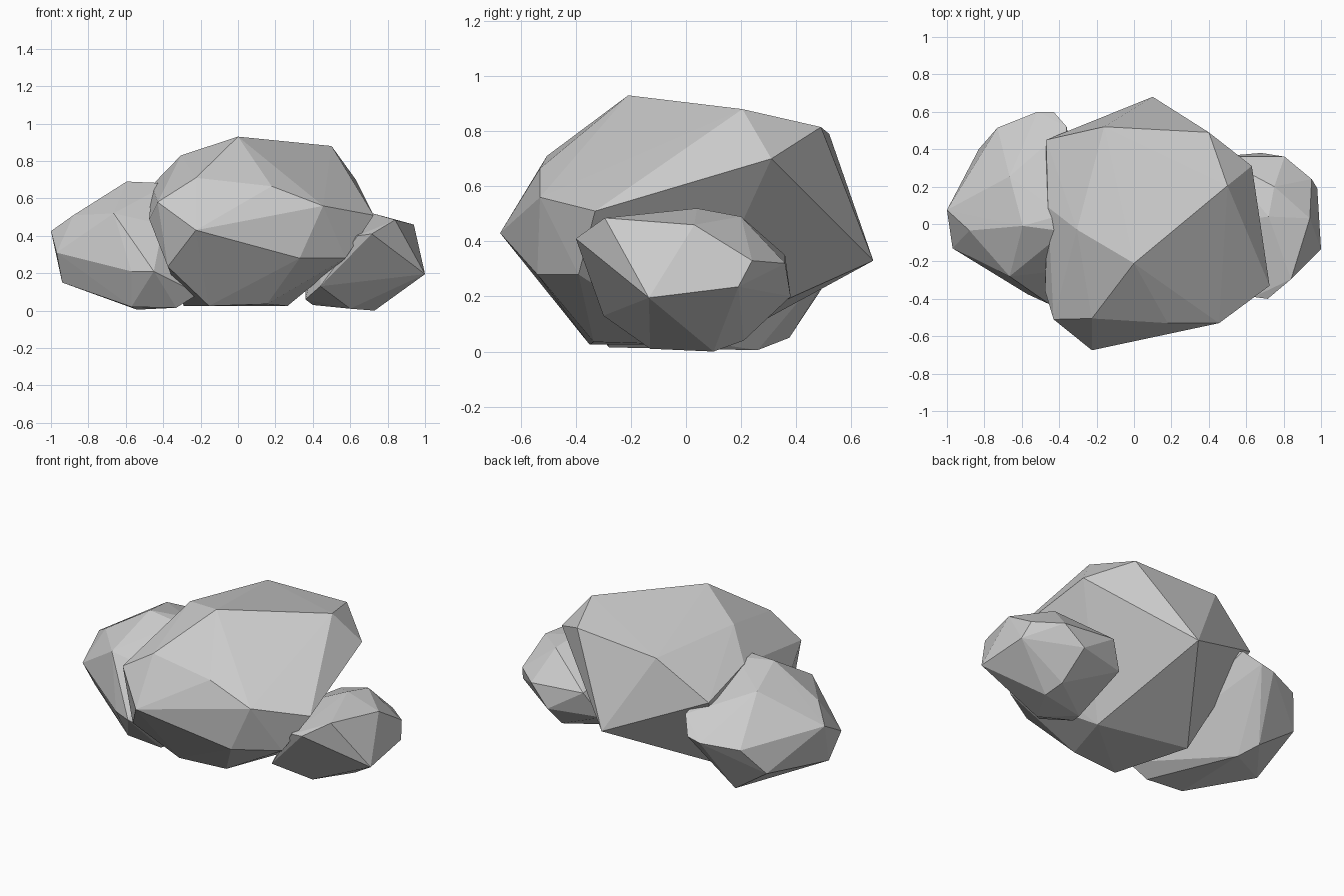
import bpy, bmesh


def rock(name, pts):
    """Faceted boulder: convex hull around a few corner points."""
    bm = bmesh.new()
    for p in pts:
        bm.verts.new(p)
    bmesh.ops.convex_hull(bm, input=bm.verts[:])
    loose = [v for v in bm.verts if not v.link_faces]
    bmesh.ops.delete(bm, geom=loose, context='VERTS')
    bmesh.ops.recalc_face_normals(bm, faces=bm.faces[:])
    me = bpy.data.meshes.new(name)
    bm.to_mesh(me)
    bm.free()
    ob = bpy.data.objects.new(name, me)
    bpy.context.collection.objects.link(ob)
    return ob


# large central boulder
rock("large_rock", [
    (0, -.21, .93), (.5, .205, .88), (.4, .49, .815), (-.16, .52, .79), (-.305, -.03, .83),   # crown
    (.63, .31, .70), (.725, -.33, .51), (.455, -.53, .56), (.18, -.53, .665),                 # right and front
    (-.225, -.505, .71), (-.43, -.51, .58), (-.225, -.675, .43), (.10, .68, .33),
    (-.46, .09, .67), (-.47, .45, .57), (-.475, -.36, .49),                                   # left
    (-.375, -.49, .235), (.33, -.54, .28), (.575, -.39, .28),                                 # lower sides
    (.155, -.335, .035), (-.155, -.35, .025), (-.29, .12, .025), (.265, 0, .025),             # base
])

# left boulder, sunk into the large one
rock("left_rock", [
    (-.595, -.01, .69), (-.37, -.04, .68), (-.38, .05, .68), (-.665, .255, .62),
    (-.665, -.28, .52), (-.88, -.035, .51), (-.4, -.25, .46),
    (-1, .075, .425), (-.97, -.13, .31), (-.94, -.05, .15), (-.73, .515, .37), (-.83, .4, .21),
    (-.515, .6, .39), (-.43, .6, .41), (-.36, .52, .5),
    (-.57, -.375, .21), (-.45, -.43, .21), (-.21, -.3, .09),
    (-.57, -.26, .02), (-.33, -.28, .015), (-.54, .26, .005), (-.6, .375, .05),
])

# right boulder, sunk into the large one
rock("right_rock", [
    (.72, .04, .52), (.75, .2, .49), (.84, -.295, .485), (.94, .03, .46),
    (1, -.135, .195), (.95, .24, .33), (.98, .19, .235), (.805, .36, .32), (.68, .38, .2),
    (.715, -.4, .41), (.64, -.39, .4), (.44, -.3, .13),
    (.6, -.13, .01), (.73, .1, 0), (.7, .21, .04),
    (.45, .36, .35), (.36, .3, .2), (.4, 0, .03), (.36, -.1, .06), (.45, 0, .4),
])
